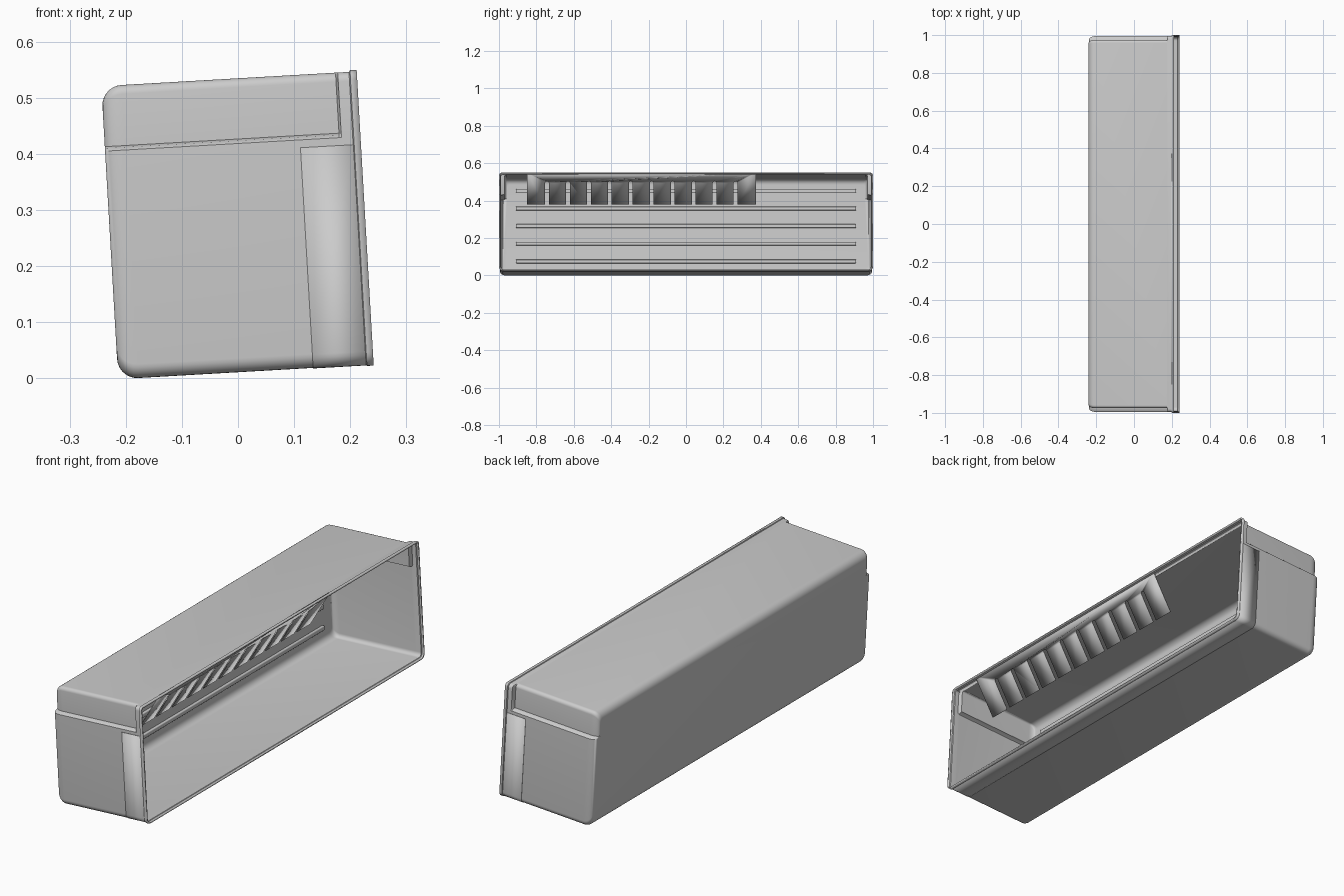
import bpy, bmesh, math

if "Cube" in bpy.data.objects:
    bpy.data.objects.remove(bpy.data.objects["Cube"])

TILT = math.radians(3.3)      # whole bin leans back slightly
H, D = 0.523, 0.456           # height and depth in the tilted frame
WALL = 0.007
STEP = 0.413                  # height of the recessed grip at both ends


def finish(name, bm, tilted=True, solid=0.0, offset=-1.0, bevel=0.0):
    bmesh.ops.recalc_face_normals(bm, faces=bm.faces)
    me = bpy.data.meshes.new(name)
    bm.to_mesh(me)
    bm.free()
    ob = bpy.data.objects.new(name, me)
    bpy.context.collection.objects.link(ob)
    if tilted:
        ob.location = (-0.2135, 0, -0.0015)
        ob.rotation_euler = (0, -TILT, 0)
    if solid:
        m = ob.modifiers.new("thickness", 'SOLIDIFY')
        m.thickness, m.offset = solid, offset
    if bevel:
        m = ob.modifiers.new("round", 'BEVEL')
        m.width, m.segments = bevel, 3
    bpy.ops.object.select_all(action='DESELECT')
    ob.select_set(True)
    bpy.context.view_layer.objects.active = ob
    bpy.ops.object.shade_smooth_by_angle(angle=math.radians(35))
    return ob


def half_profile(low_w, top_w, bottom, top, r_low=0.025, r_top=0.016, n=6):
    """Points (y, v) up the +y end: bottom corner, grip ledge, top corner."""
    pts = []
    for i in range(n + 1):
        a = math.pi / 2 * (i / n - 1)
        pts.append((low_w - r_low + r_low * math.cos(a),
                    bottom + r_low + r_low * math.sin(a)))
    pts += [(low_w, STEP - 0.006), (low_w - (low_w - top_w) * 0.3, STEP - 0.001),
            (top_w, STEP + 0.002)]
    for i in range(n + 1):
        a = math.pi / 2 * i / n
        pts.append((top_w - r_top + r_top * math.cos(a),
                    top - r_top + r_top * math.sin(a)))
    return pts


def loft(bm, rings, closed=True):
    loops = [[bm.verts.new(p) for p in ring] for ring in rings]
    n = len(loops[0])
    for a, b in zip(loops, loops[1:]):
        for i in range(n if closed else n - 1):
            j = (i + 1) % n
            bm.faces.new((a[i], a[j], b[j], b[i]))
    return loops


# Bin shell: rounded back, recessed grips at the ends, small flange at the opening
Y = 0.995
sections = []                 # depth, lower half width, upper half width, bottom, top
R = 0.036
for i in range(8):
    a = math.pi / 2 * i / 7
    ins = R * (1 - math.sin(a))
    sections.append((R * (1 - math.cos(a)), Y - 0.5 * ins, Y - 0.02 - 0.5 * ins, ins, H - ins))
sections += [(0.418, Y, Y - 0.02, 0, H),
             (0.422, Y, Y, 0, H),
             (0.442, Y, Y, 0, H),
             (0.444, 1.0, 1.0, -0.002, H + 0.003),
             (D, 1.0, 1.0, -0.002, H + 0.003)]
rings = []
for u, lw, tw, b, t in sections:
    hp = half_profile(lw, tw, b, t)
    rings.append([(u, y, v) for y, v in hp] + [(u, -y, v) for y, v in reversed(hp)])
bm = bmesh.new()
loops = loft(bm, rings)
bm.faces.new(loops[0])
finish("bin_shell", bm, solid=WALL)

# Thin strip wrapped round the underside and ends near the opening
hp = [p for p in half_profile(Y + 0.001, Y + 0.001, -0.001, H) if p[1] < 0.2]
hp.append((Y + 0.001, 0.393))
path = list(reversed(hp)) + [(-y, v) for y, v in hp]
bm = bmesh.new()
loft(bm, [[(u, y, v) for y, v in path] for u in (0.348, 0.443)], closed=False)
finish("edge_strip", bm, solid=0.001)

# Horizontal ribs on the inside of the back wall
for k in range(5):
    bm = bmesh.new()
    bmesh.ops.create_cube(bm, size=1)
    for v in bm.verts:
        v.co = (0.012 + v.co.x * 0.014, v.co.y * 1.82, 0.076 + 0.0945 * k + v.co.z * 0.02)
    finish(f"back_rib_{k + 1}", bm, bevel=0.004)

# Slotted comb hanging inward from the top of the opening
top_pt, low_pt = (0.202, 0.549), (0.102, 0.380)
length = math.hypot(top_pt[0] - low_pt[0], top_pt[1] - low_pt[1])
outline = [(-0.85, length), (-0.85, 0)]
SLOT_R, SLOT_H = 0.010, 0.145
for k in range(10):
    c = -0.743 + 0.112 * k
    outline.append((c - SLOT_R, 0))
    for i in range(7):
        a = math.pi * (1 - i / 6)
        outline.append((c + SLOT_R * math.cos(a), SLOT_H - SLOT_R + SLOT_R * math.sin(a)))
    outline.append((c + SLOT_R, 0))
outline += [(0.373, 0), (0.373, length)]
bm = bmesh.new()
verts = []
for y, w in outline:
    f = w / length
    verts.append(bm.verts.new((low_pt[0] + (top_pt[0] - low_pt[0]) * f, y,
                               low_pt[1] + (top_pt[1] - low_pt[1]) * f)))
bm.faces.new(verts)
finish("slotted_comb", bm, tilted=False, solid=0.004, offset=0)
